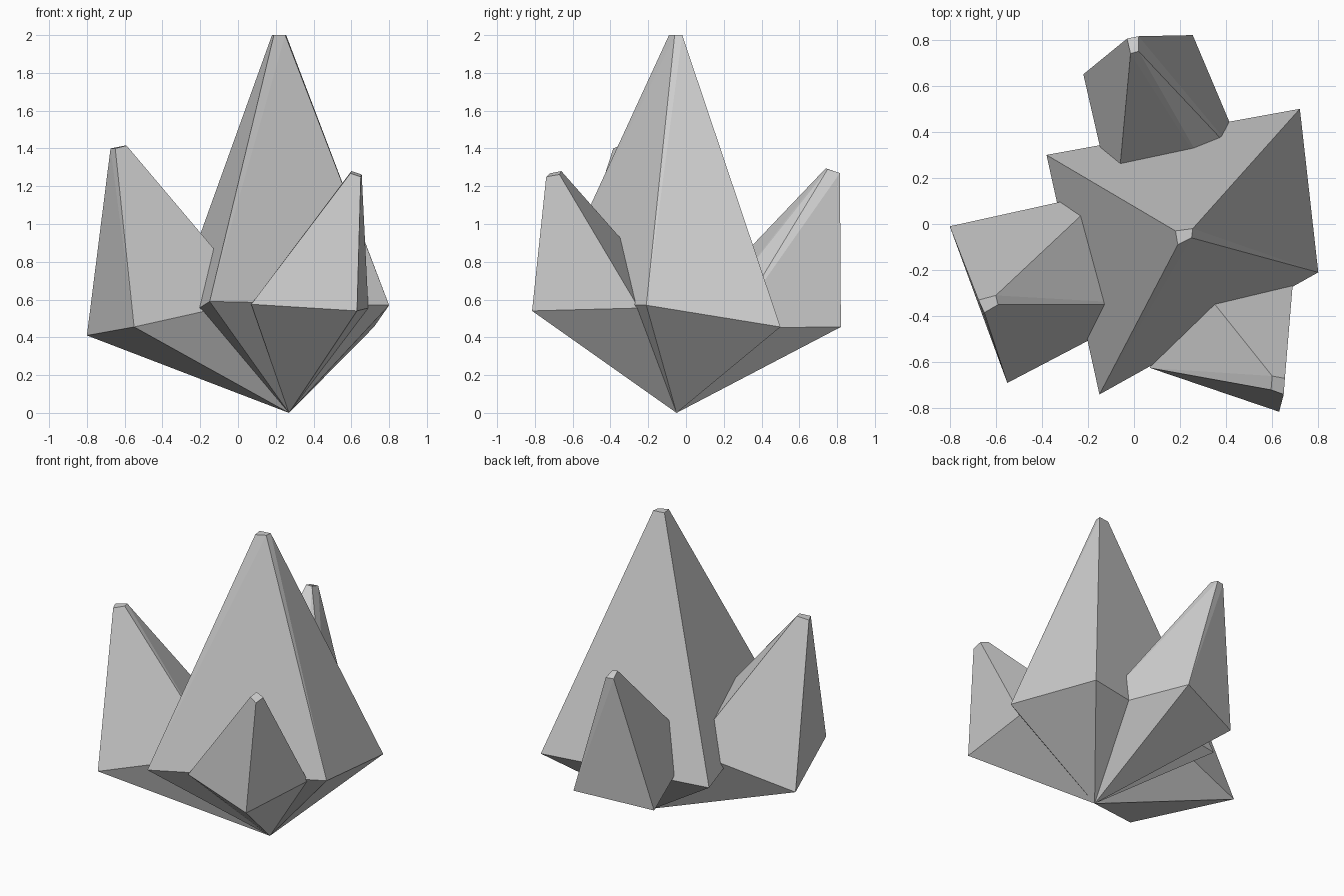
import bpy
import bmesh
import math
from mathutils import Vector

cube = bpy.data.objects.get("Cube")
if cube:
    bpy.data.objects.remove(cube, do_unlink=True)

# Single stone colour
stone = bpy.data.materials.new("pale_grey_stone")
stone.use_nodes = True
GREY = (0.62, 0.62, 0.62, 1)
stone.diffuse_color = GREY
stone.node_tree.nodes["Principled BSDF"].inputs["Base Color"].default_value = GREY

# All crystals grow from one shared root point
ROOT = (0.27, -0.05, 0)


def crystal(name, girdle, tip):
    """Faceted crystal: root point, wide girdle corners, small blunt tip."""
    bm = bmesh.new()
    for p in [ROOT] + girdle + tip:
        bm.verts.new(Vector(p))
    hull = bmesh.ops.convex_hull(bm, input=bm.verts[:])
    loose = {v for v in hull["geom_interior"] + hull["geom_unused"]
             if isinstance(v, bmesh.types.BMVert)}
    bmesh.ops.delete(bm, geom=list(loose), context="VERTS")
    # Join nearly flat triangles into clean facets
    bmesh.ops.dissolve_limit(bm, angle_limit=math.radians(3),
                             verts=bm.verts[:], edges=bm.edges[:])
    bmesh.ops.recalc_face_normals(bm, faces=bm.faces[:])
    mesh = bpy.data.meshes.new(name)
    bm.to_mesh(mesh)
    bm.free()
    mesh.materials.append(stone)
    obj = bpy.data.objects.new(name, mesh)
    bpy.context.collection.objects.link(obj)
    return obj


# Tall central crystal
crystal("main_crystal",
        [(-0.15, -0.74, 0.59), (0.80, -0.21, 0.57),
         (0.72, 0.50, 0.455), (-0.38, 0.30, 0.445)],
        [(0.19, -0.09, 2), (0.25, -0.06, 2), (0.255, -0.02, 2), (0.18, -0.03, 2)])

# Crystal leaning to -x
crystal("side_crystal",
        [(-0.80, -0.01, 0.41), (-0.55, -0.69, 0.455),
         (0.10, -0.35, 0.60), (-0.12, 0.14, 0.56)],
        [(-0.675, -0.33, 1.40), (-0.60, -0.31, 1.415),
         (-0.59, -0.35, 1.415), (-0.65, -0.385, 1.40)])

# Short crystal at the front
crystal("front_crystal",
        [(0.63, -0.815, 0.54), (0.69, -0.25, 0.555),
         (0.12, -0.06, 0.60), (0.07, -0.625, 0.575)],
        [(0.60, -0.66, 1.28), (0.655, -0.67, 1.262),
         (0.65, -0.74, 1.25), (0.595, -0.72, 1.268)])

# Short crystal at the back
crystal("back_crystal",
        [(-0.22, 0.65, 0.385), (0.255, 0.82, 0.455), (0.50, 0.24, 0.45),
         (0.38, 0.12, 0.495), (-0.08, 0.04, 0.56)],
        [(-0.03, 0.805, 1.27), (0.02, 0.815, 1.27),
         (0.02, 0.75, 1.29), (-0.015, 0.74, 1.295)])
